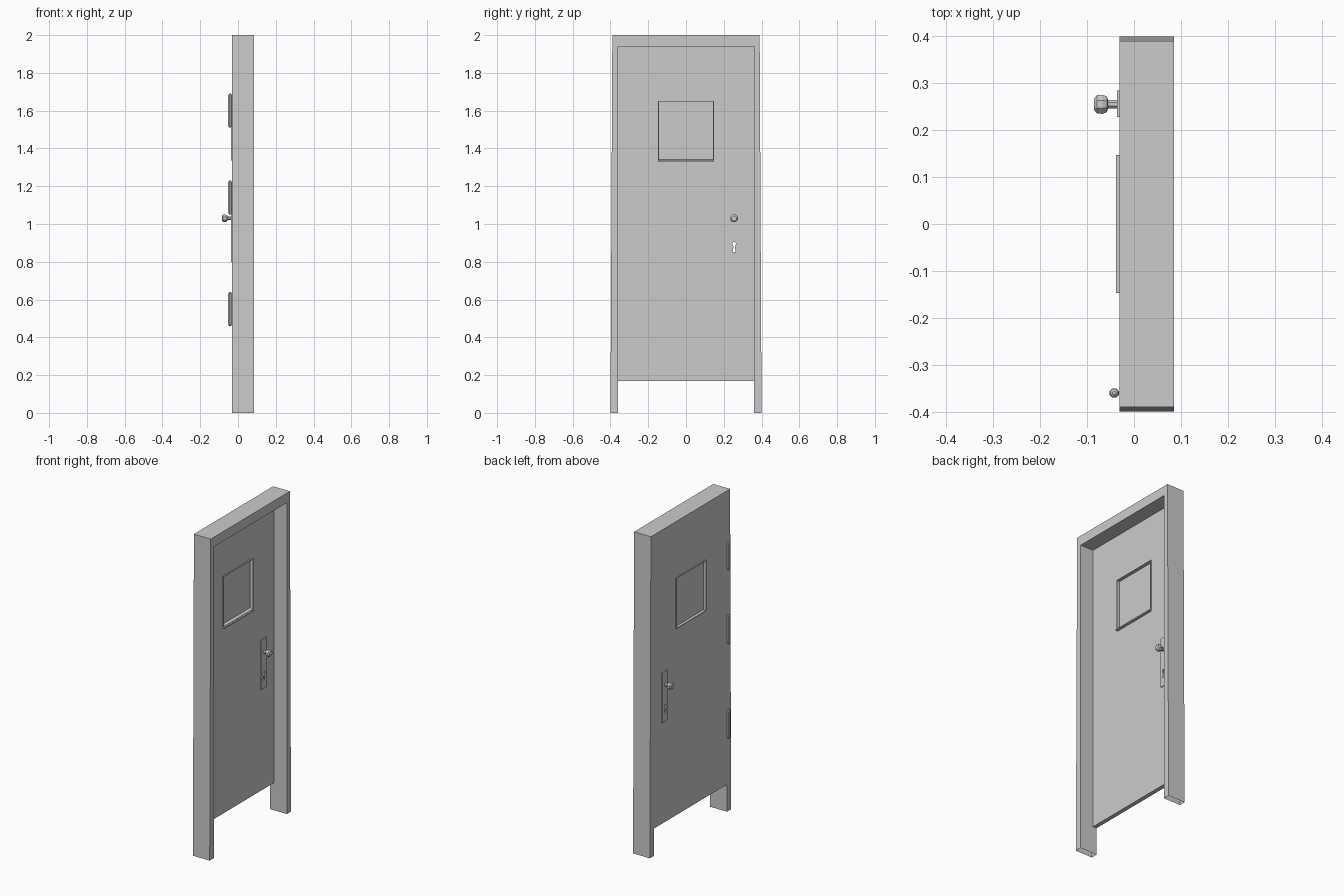
import bpy, bmesh, math
from mathutils import Matrix

if "Cube" in bpy.data.objects:
    bpy.data.objects.remove(bpy.data.objects["Cube"])

BACK, FRONT = -0.031, -0.005       # door leaf faces
MID = (BACK + FRONT) / 2
KNOB_Y, KNOB_Z = 0.255, 1.03


def finish(name, bm):
    bmesh.ops.recalc_face_normals(bm, faces=bm.faces)
    me = bpy.data.meshes.new(name)
    bm.to_mesh(me)
    bm.free()
    ob = bpy.data.objects.new(name, me)
    bpy.context.collection.objects.link(ob)
    return ob


def prism(name, outline, x0, x1):
    """Extrude a (y, z) outline along x."""
    bm = bmesh.new()
    f = bm.faces.new([bm.verts.new((x0, y, z)) for y, z in outline])
    new = bmesh.ops.extrude_face_region(bm, geom=[f])["geom"]
    verts = [v for v in new if isinstance(v, bmesh.types.BMVert)]
    bmesh.ops.translate(bm, verts=verts, vec=(x1 - x0, 0, 0))
    return finish(name, bm)


def rect(y0, y1, z0, z1):
    return [(y0, z0), (y1, z0), (y1, z1), (y0, z1)]


def lathe(name, profile, sides, matrix):
    """Spin a (radius, height) profile around z, then place it."""
    bm = bmesh.new()
    rings = []
    for r, h in profile:
        rings.append([bm.verts.new((r * math.cos(a), r * math.sin(a), h))
                      for a in [2 * math.pi * (i + 0.5) / sides for i in range(sides)]])
    for a, b in zip(rings, rings[1:]):
        for i in range(sides):
            j = (i + 1) % sides
            bm.faces.new((a[i], a[j], b[j], b[i]))
    bm.faces.new(rings[0])
    bm.faces.new(rings[-1])
    bmesh.ops.transform(bm, matrix=matrix, verts=bm.verts)
    return finish(name, bm)


def cut(ob, cutter):
    m = ob.modifiers.new("cut", "BOOLEAN")
    m.operation = "DIFFERENCE"
    m.solver = "EXACT"
    m.object = cutter
    cutter.hide_render = True
    cutter.hide_set(True)


# Door frame: tapered U profile, hollow at the feet
frame = prism("door_frame", [(-0.4, 0), (-0.39, 2), (0.39, 2), (0.4, 0),
                             (0.36, 0), (0.36, 1.94), (-0.36, 1.94), (-0.36, 0)],
              BACK, 0.085)
bm = bmesh.new()
bm.from_mesh(frame.data)
feet = [f for f in bm.faces if all(v.co.z < 0.001 for v in f.verts)]
bmesh.ops.delete(bm, geom=feet, context="FACES_ONLY")
bm.to_mesh(frame.data)
bm.free()

# Door leaf and the cutters for window and keyhole
door = prism("door_leaf", rect(-0.36, 0.36, 0.17, 1.94), BACK, FRONT)
opening = prism("window_cutter", rect(-0.147, 0.147, 1.335, 1.652), -0.1, 0.1)
key = [(KNOB_Y + 0.01 * math.cos(a), 0.895 + 0.01 * math.sin(a))
       for a in [math.radians(-50 + 280 * i / 8) for i in range(9)]]
key += [(KNOB_Y - 0.004, 0.876), (KNOB_Y - 0.008, 0.853),
        (KNOB_Y + 0.008, 0.853), (KNOB_Y + 0.004, 0.876)]
keyhole = prism("keyhole_cutter", key, -0.1, 0.1)
cut(door, opening)
cut(door, keyhole)

# Window: thin surround, pane and sloping sills
t = 0.004
for y0, y1, z0, z1, part in [(-0.147, -0.147 + t, 1.335, 1.652, "left"),
                             (0.147 - t, 0.147, 1.335, 1.652, "right"),
                             (-0.147 + t, 0.147 - t, 1.652 - t, 1.652, "top"),
                             (-0.147 + t, 0.147 - t, 1.335, 1.335 + t, "bottom")]:
    prism("window_trim_" + part, rect(y0, y1, z0, z1), -0.038, 0.003)
prism("window_pane", rect(-0.143, 0.143, 1.339, 1.648), MID - 0.002, MID + 0.002)
bm = bmesh.new()
f = bm.faces.new([bm.verts.new((x, -0.147, z)) for x, z in
                  [(MID, 1.335), (MID, 1.343), (0.01, 1.335), (0.01, 1.328), (FRONT, 1.328)]])
new = bmesh.ops.extrude_face_region(bm, geom=[f])["geom"]
bmesh.ops.translate(bm, vec=(0, 0.294, 0),
                    verts=[v for v in new if isinstance(v, bmesh.types.BMVert)])
finish("window_sill", bm)

# Lock plates and knobs on both faces
for side, face, d in [("back", BACK, -1), ("front", FRONT, 1)]:
    plate = prism("lock_plate_" + side, rect(0.228, 0.285, 0.8, 1.11),
                  face, face + d * 0.005)
    cut(plate, keyhole)
    place = (Matrix.Translation((face, KNOB_Y, KNOB_Z))
             @ Matrix.Rotation(d * math.pi / 2, 4, "Y"))
    lathe("knob_" + side, [(0.01, 0), (0.01, 0.024), (0.018, 0.027), (0.022, 0.036),
                           (0.021, 0.048), (0.014, 0.054)], 8, place)

# Hinge barrels
for i, z in enumerate((1.6, 1.14, 0.55)):
    half = [(0.004, -0.09), (0.009, -0.086), (0.0105, -0.08)]
    profile = half + [(r, -h) for r, h in reversed(half)]
    lathe("hinge_%d" % (i + 1), profile, 8, Matrix.Translation((-0.042, -0.36, z)))
